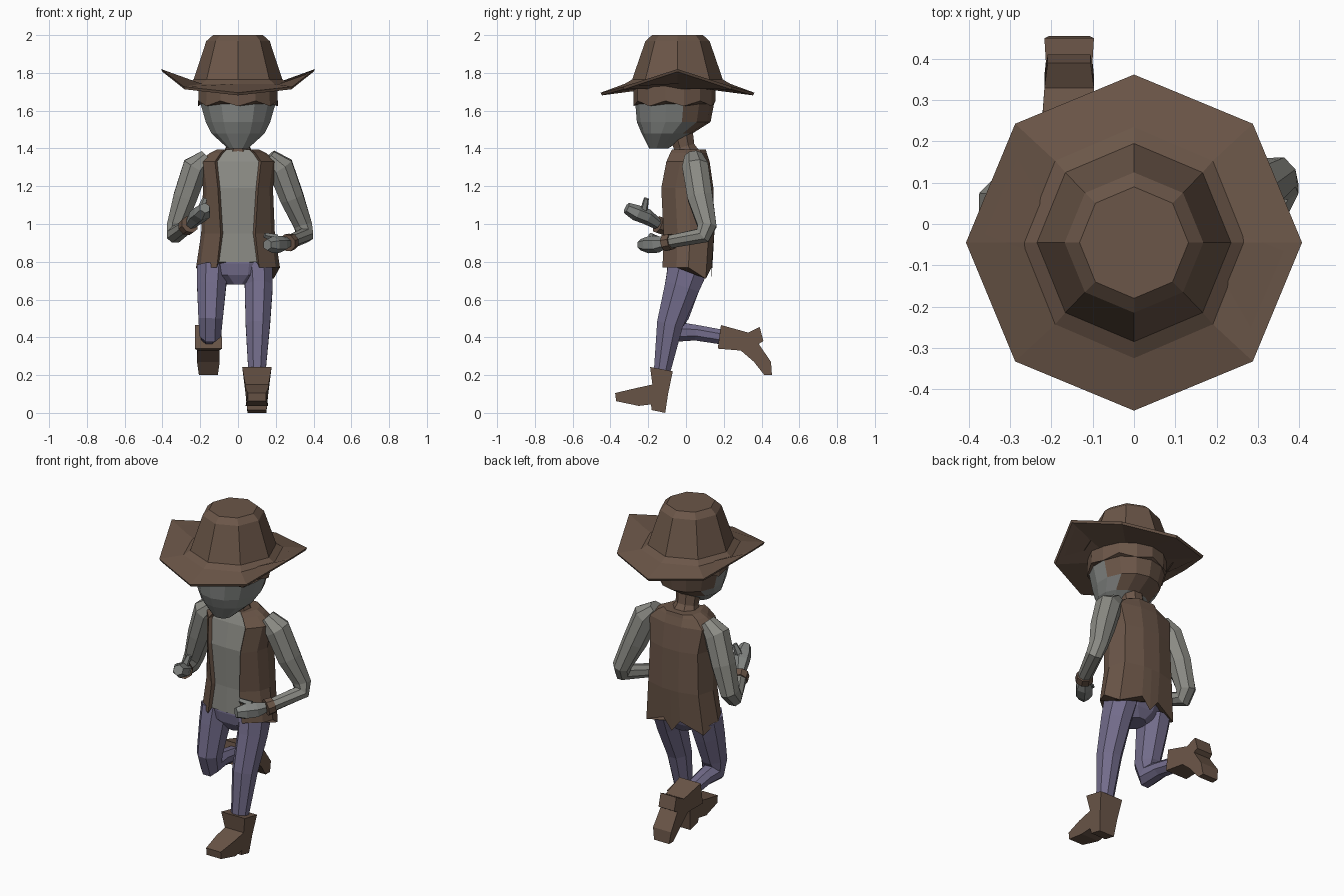
import bpy, bmesh, math
from mathutils import Vector


def material(name, rgb):
    m = bpy.data.materials.new(name)
    m.diffuse_color = (*rgb, 1)
    return m


BROWN = material("brown leather", (0.147, 0.093, 0.065))
GREY = material("grey shirt", (0.26, 0.26, 0.235))
SKIN = material("grey skin", (0.225, 0.235, 0.225))
PURPLE = material("purple cloth", (0.175, 0.155, 0.265))


def loft(name, rings, mats, rule=None):
    """Skin closed rings of equal length; rule(column, centre) gives material index."""
    bm = bmesh.new()
    rows = [[bm.verts.new(p) for p in r] for r in rings]
    n = len(rows[0])
    for a, b in zip(rows, rows[1:]):
        for i in range(n):
            f = bm.faces.new((a[i], a[(i + 1) % n], b[(i + 1) % n], b[i]))
            if rule:
                f.material_index = rule(i, f.calc_center_median())
    for r in (rows[0], rows[-1]):
        f = bm.faces.new(r)
        if rule:
            f.material_index = rule(-1, f.calc_center_median())
    bmesh.ops.recalc_face_normals(bm, faces=bm.faces)
    me = bpy.data.meshes.new(name)
    bm.to_mesh(me)
    bm.free()
    for m in mats:
        me.materials.append(m)
    ob = bpy.data.objects.new(name, me)
    bpy.context.collection.objects.link(ob)
    return ob


def oval(cy, rx, ry, z, n, turn=0.0):
    return [(rx * math.sin(2 * math.pi * (i + turn) / n),
             cy - ry * math.cos(2 * math.pi * (i + turn) / n), z) for i in range(n)]


def tube(name, path, mat, n=8):
    """path: (x, y, z, radius across, radius along the bend plane)"""
    pts = [Vector(p[:3]) for p in path]
    rings = []
    for k, p in enumerate(path):
        t = Vector((0, 0, 0))
        if k > 0:
            t += (pts[k] - pts[k - 1]).normalized()
        if k < len(pts) - 1:
            t += (pts[k + 1] - pts[k]).normalized()
        t.normalize()
        x = Vector((1, 0, 0))
        u = (x - t * x.dot(t)).normalized()
        v = t.cross(u)
        ang = [2 * math.pi * (i + 0.5) / n for i in range(n)]
        rings.append([pts[k] + u * p[3] * math.cos(a) + v * p[4] * math.sin(a) for a in ang])
    return loft(name, rings, [mat])


def boot(name, cx, profile):
    """Side profile of (y, z, half width) extruded across x."""
    return loft(name, [[(cx + s * w, y, z) for y, z, w in profile] for s in (-1, 1)], [BROWN])


# hat: octagonal brim with raised sides, stepped crown
HY = -0.045


def brim(r, drop):
    zs = (1.695, 1.727, 1.82, 1.727)
    return [(x, y, zs[i % 4] - drop) for i, (x, y, _) in enumerate(oval(HY, r, r, 0, 8))]


loft("hat", [oval(HY, 0.2, 0.2, 1.715, 8), brim(0.4, 0.014), brim(0.407, 0),
             oval(HY, 0.27, 0.28, 1.742, 8), oval(HY, 0.235, 0.24, 1.765, 8),
             oval(HY, 0.168, 0.17, 1.968, 8), oval(HY, 0.132, 0.135, 2.0, 8)], [BROWN])

# head: face at the front, overhanging ragged hair above and behind
head = [oval(cy, rx, ry, z, 14) for z, cy, rx, ry in (
    (1.40, -0.145, 0.055, 0.05), (1.48, -0.10, 0.145, 0.135), (1.54, -0.065, 0.175, 0.195),
    (1.635, -0.06, 0.203, 0.208), (1.64, -0.06, 0.216, 0.217), (1.735, -0.06, 0.212, 0.217))]
head[4] = [(x, y, z + (0.012 if i % 2 else -0.016)) for i, (x, y, z) in enumerate(head[4])]
loft("head", head, [SKIN, BROWN], lambda i, c: 0 if c.z < 1.62 and c.y < -0.005 else 1)
tube("neck", [(0, 0.01, 1.34, 0.1, 0.09), (0, -0.01, 1.41, 0.065, 0.06), (0, -0.03, 1.5, 0.07, 0.07)], BROWN)


# torso: open vest over a shirt panel, with a notched tail
def torso_ring(z, shirt, outer, front, back, dz=(0,) * 8):
    half = [(0, front), (shirt, front + 0.004), (shirt + 0.012, front - 0.014),
            (outer * 0.9, front + 0.06), (outer, (front + back) / 2),
            (outer * 0.85, back - 0.03), (0.055, back), (0, back)]
    half = [(x, y, z + d) for (x, y), d in zip(half, dz)]
    return half + [(-x, y, q) for x, y, q in half[-2:0:-1]]


loft("vest_and_shirt", [
    torso_ring(0.77, 0.10, 0.222, -0.11, 0.135, (0.03, 0.03, 0, 0, 0, -0.06, 0, -0.07)),
    torso_ring(0.95, 0.08, 0.195, -0.105, 0.15),
    torso_ring(1.19, 0.095, 0.185, -0.117, 0.145),
    torso_ring(1.33, 0.11, 0.205, -0.09, 0.125),
    torso_ring(1.375, 0.08, 0.15, -0.07, 0.11),
    torso_ring(1.395, 0.06, 0.11, -0.06, 0.105)],
    [BROWN, GREY], lambda i, c: 1 if i in (0, 13) else 0)

# trousers
loft("hips", [oval(0, 0.06, 0.07, 0.68, 10, 0.5), oval(0, 0.17, 0.10, 0.73, 10, 0.5),
              oval(0.005, 0.19, 0.115, 0.79, 10, 0.5), oval(0.005, 0.17, 0.11, 0.83, 10, 0.5)], [PURPLE])
tube("straight_leg", [(0.105, 0.01, 0.77, 0.085, 0.115), (0.11, -0.02, 0.67, 0.08, 0.1),
                      (0.105, -0.085, 0.47, 0.07, 0.075), (0.1, -0.13, 0.2, 0.048, 0.045)], PURPLE)
tube("bent_leg", [(-0.135, 0.005, 0.77, 0.09, 0.11), (-0.14, -0.02, 0.67, 0.083, 0.1),
                  (-0.145, -0.06, 0.5, 0.07, 0.08), (-0.147, -0.045, 0.425, 0.062, 0.07),
                  (-0.15, 0.05, 0.425, 0.052, 0.045), (-0.155, 0.2, 0.4, 0.045, 0.042)], PURPLE)

# boots
boot("standing_boot", 0.1, [
    (-0.19, 0.243, 0.078), (-0.178, 0.15, 0.062), (-0.27, 0.13, 0.06), (-0.375, 0.105, 0.048),
    (-0.37, 0.062, 0.048), (-0.25, 0.037, 0.06), (-0.185, 0.045, 0.055), (-0.182, 0.015, 0.05),
    (-0.11, 0.0, 0.05), (-0.095, 0.1, 0.06), (-0.07, 0.22, 0.075)])
boot("raised_boot", -0.157, [
    (0.185, 0.465, 0.07), (0.168, 0.34, 0.072), (0.29, 0.33, 0.058), (0.36, 0.27, 0.06),
    (0.415, 0.2, 0.05), (0.455, 0.2, 0.05), (0.45, 0.27, 0.06), (0.385, 0.365, 0.056),
    (0.41, 0.38, 0.052), (0.39, 0.455, 0.052), (0.33, 0.425, 0.06)])

# arms: sleeve, cuff, fist and thumb on each side
ARMS = {
    "right": dict(
        sleeve=[(-0.165, 0.03, 1.36, 0.04, 0.05), (-0.225, 0.03, 1.30, 0.075, 0.075),
                (-0.28, 0.045, 1.14, 0.068, 0.075), (-0.325, 0.05, 0.99, 0.055, 0.06),
                (-0.33, 0.02, 0.945, 0.05, 0.05), (-0.27, -0.12, 0.985, 0.04, 0.038)],
        cuff=[(-0.275, -0.11, 0.982, 0.047, 0.045), (-0.255, -0.15, 0.998, 0.05, 0.047)],
        fist=[(-0.25, -0.15, 1.0, 0.03, 0.03), (-0.215, -0.21, 1.04, 0.05, 0.042),
              (-0.19, -0.265, 1.06, 0.05, 0.042), (-0.175, -0.315, 1.085, 0.03, 0.03)],
        thumb=[(-0.2, -0.225, 1.06, 0.025, 0.022), (-0.175, -0.21, 1.135, 0.014, 0.014)]),
    "left": dict(
        sleeve=[(0.165, 0.04, 1.36, 0.04, 0.05), (0.225, 0.05, 1.30, 0.075, 0.075),
                (0.285, 0.075, 1.14, 0.068, 0.072), (0.345, 0.11, 0.99, 0.052, 0.055),
                (0.355, 0.09, 0.94, 0.047, 0.048), (0.275, -0.09, 0.905, 0.04, 0.037)],
        cuff=[(0.285, -0.075, 0.907, 0.046, 0.044), (0.262, -0.11, 0.9, 0.05, 0.047)],
        fist=[(0.26, -0.11, 0.9, 0.03, 0.03), (0.225, -0.15, 0.893, 0.05, 0.045),
              (0.185, -0.2, 0.89, 0.05, 0.045), (0.155, -0.24, 0.89, 0.03, 0.03)],
        thumb=[(0.205, -0.165, 0.925, 0.022, 0.02), (0.14, -0.185, 0.94, 0.016, 0.014)])}
for side, a in ARMS.items():
    for part, mat, n in (("sleeve", GREY, 8), ("cuff", BROWN, 8), ("fist", SKIN, 6), ("thumb", SKIN, 5)):
        tube(f"{side}_{part}", a[part], mat, n)
